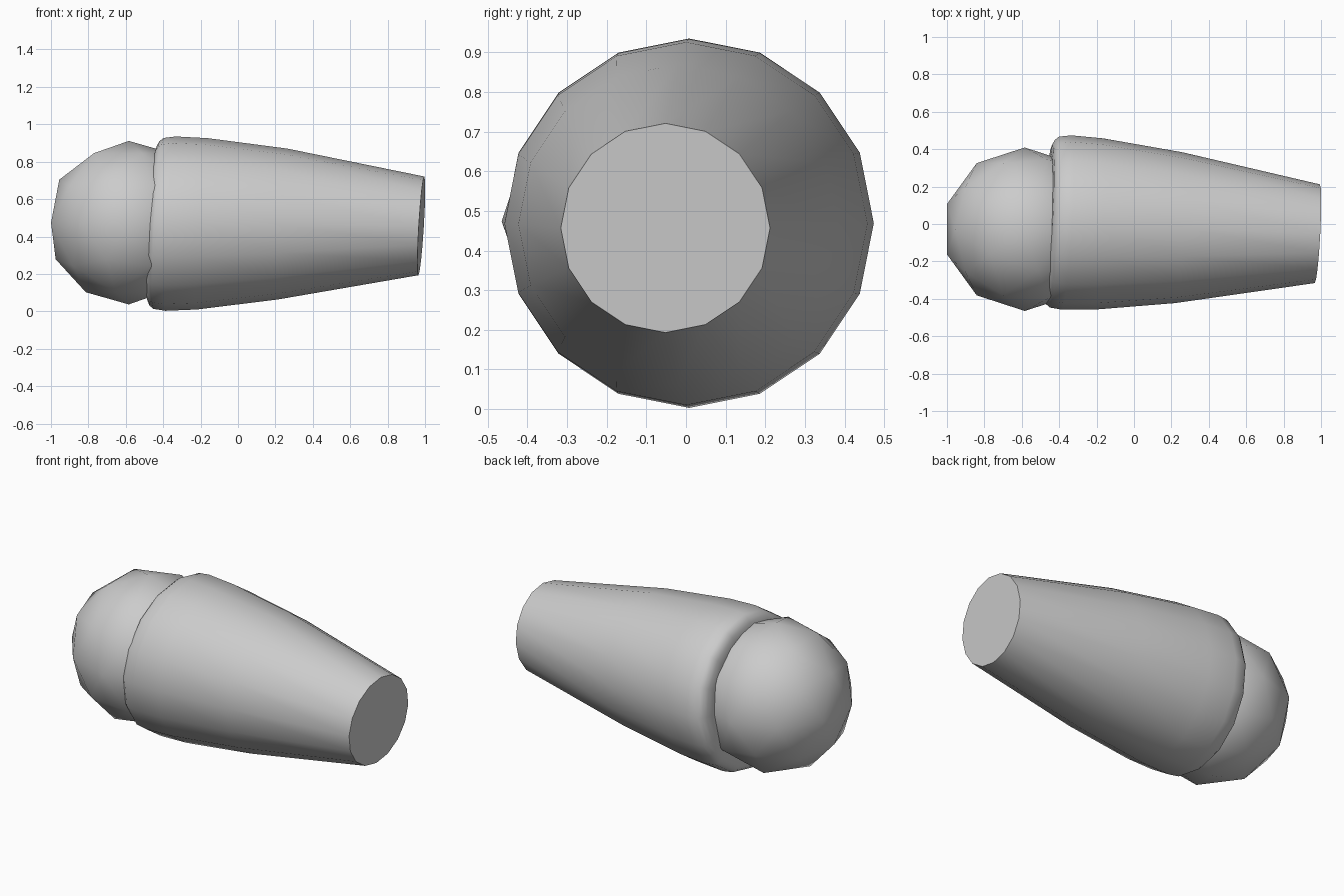
import bpy, bmesh
from math import cos, sin, pi, radians

if "Cube" in bpy.data.objects:
    bpy.data.objects.remove(bpy.data.objects["Cube"])

SIDES = 16
TILT_Y, TILT_Z = 0.052, 0.06   # lean of every ring plane


def smooth(obj, angle):
    bpy.ops.object.select_all(action='DESELECT')
    obj.select_set(True)
    bpy.context.view_layer.objects.active = obj
    bpy.ops.object.shade_smooth_by_angle(angle=radians(angle))


# Tapered sleeve: ring centre x, y, z and radius, from rounded lip to flat tip
rings = [
    (-0.463, 0.010, 0.470, 0.375),
    (-0.459, 0.010, 0.470, 0.415),
    (-0.446, 0.010, 0.470, 0.440),
    (-0.425, 0.010, 0.470, 0.457),
    (-0.360, 0.008, 0.469, 0.466),
    (-0.190, 0.000, 0.468, 0.458),
    (0.240, -0.020, 0.467, 0.403),
    (0.980, -0.052, 0.457, 0.264),
]
bm = bmesh.new()
loops = []
for cx, cy, cz, r in rings:
    loop = []
    for i in range(SIDES):
        a = 2 * pi * i / SIDES
        dy, dz = r * cos(a), r * sin(a)
        loop.append(bm.verts.new((cx + TILT_Y * dy + TILT_Z * dz, cy + dy, cz + dz)))
    loops.append(loop)
for a, b in zip(loops, loops[1:]):
    for i in range(SIDES):
        j = (i + 1) % SIDES
        bm.faces.new((a[i], a[j], b[j], b[i]))
bm.faces.new(loops[0])
bm.faces.new(loops[-1])
bmesh.ops.recalc_face_normals(bm, faces=bm.faces)
mesh = bpy.data.meshes.new("tapered_sleeve")
bm.to_mesh(mesh)
bm.free()
sleeve = bpy.data.objects.new("tapered_sleeve", mesh)
bpy.context.collection.objects.link(sleeve)
smooth(sleeve, 50)

# Low-poly ball seated in the wide end
bpy.ops.mesh.primitive_ico_sphere_add(subdivisions=2, radius=0.437,
                                      location=(-0.584, -0.028, 0.474))
ball = bpy.context.object
ball.name = "ball"
smooth(ball, 50)
